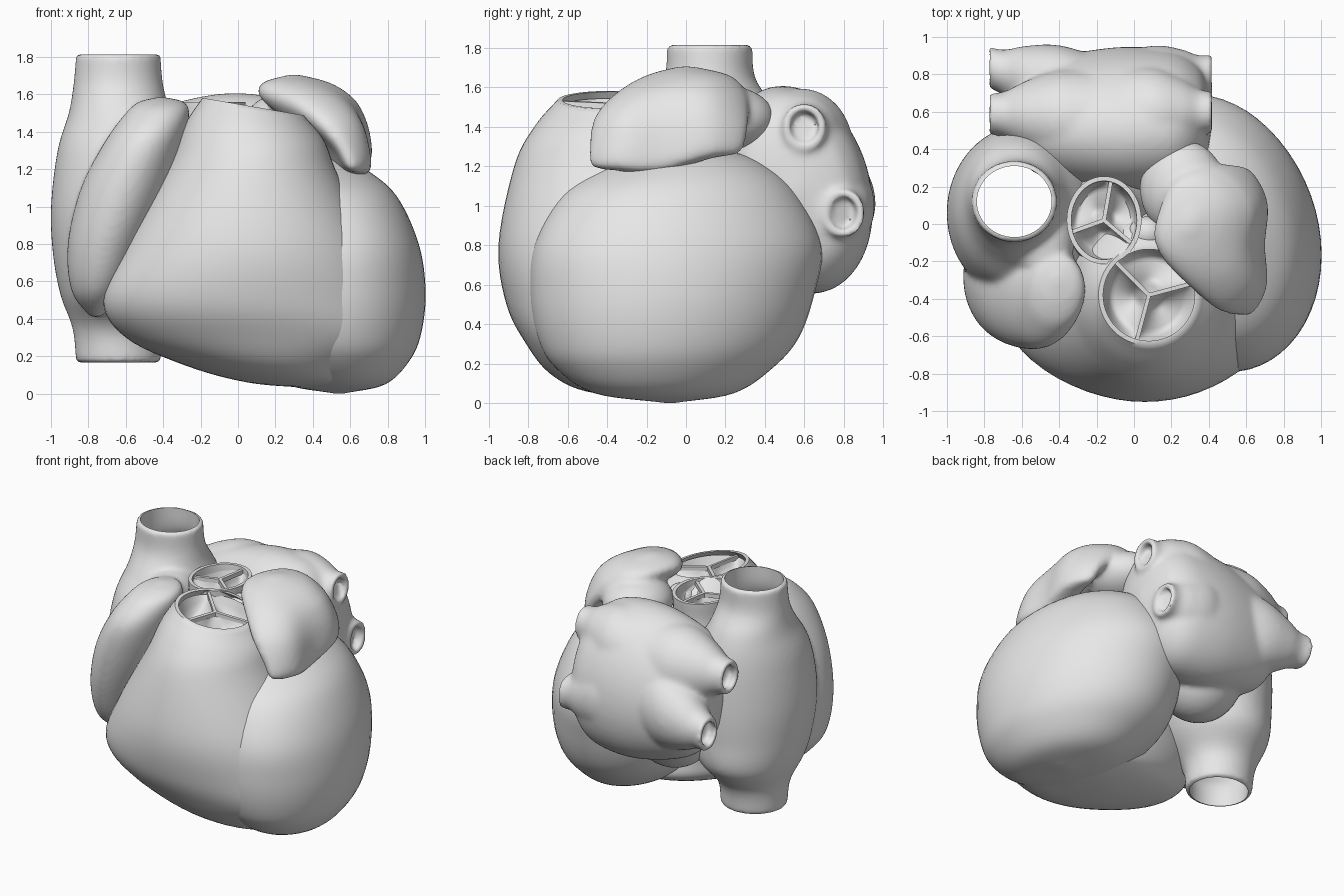
import bpy, bmesh, math
from mathutils import Vector

if "Cube" in bpy.data.objects:
    bpy.data.objects.remove(bpy.data.objects["Cube"])

GREY = bpy.data.materials.new("plain_grey")
GREY.use_nodes = True
GREY.diffuse_color = (0.8, 0.8, 0.8, 1)
GREY.node_tree.nodes["Principled BSDF"].inputs["Base Color"].default_value = (0.8, 0.8, 0.8, 1)


def choose(objs):
    bpy.ops.object.select_all(action='DESELECT')
    for o in objs:
        o.select_set(True)
    bpy.context.view_layer.objects.active = objs[0]


def finish(name, bm, warp=None):
    if warp:
        for v in bm.verts:
            v.co = warp(v.co)
    bmesh.ops.recalc_face_normals(bm, faces=bm.faces)
    mesh = bpy.data.meshes.new(name)
    bm.to_mesh(mesh)
    bm.free()
    mesh.materials.append(GREY)
    obj = bpy.data.objects.new(name, mesh)
    bpy.context.collection.objects.link(obj)
    choose([obj])
    bpy.ops.object.shade_smooth_by_angle(angle=math.radians(50))
    return obj


def fuse(name, objs, rounds=10, cutter=None):
    """Melt closed parts into one soft skin, then hollow it if asked."""
    choose(objs)
    bpy.ops.object.join()
    obj = objs[0]
    obj.name = name
    remesh = obj.modifiers.new("skin", 'REMESH')
    remesh.mode, remesh.voxel_size = 'VOXEL', 0.016
    smooth = obj.modifiers.new("soften", 'SMOOTH')
    smooth.factor, smooth.iterations = 0.5, rounds
    if cutter:
        cut = obj.modifiers.new("hollow", 'BOOLEAN')
        cut.operation, cut.object = 'DIFFERENCE', cutter
        cutter.hide_render = True
    for m in list(obj.modifiers):
        bpy.ops.object.modifier_apply(modifier=m.name)
    bpy.ops.object.shade_smooth_by_angle(angle=math.radians(50))
    if cutter:
        bpy.data.objects.remove(cutter)


def spline(rings, steps):
    """Smooth curve through ring parameters."""
    p = [Vector(r) for r in rings]
    p = [2 * p[0] - p[1]] + p + [2 * p[-1] - p[-2]]
    out = []
    for a, b, c, d in zip(p, p[1:], p[2:], p[3:]):
        for i in range(steps):
            t = i / steps
            out.append(0.5 * (2 * b + (c - a) * t + (2 * a - 5 * b + 4 * c - d) * t * t
                              + (3 * b - a - 3 * c + d) * t ** 3))
    return out + [p[-2]]


def loft(name, rings, axis='z', turn=0, top=True, lip=0, warp=None, n=56):
    """Skin ellipses (station, centre 1, centre 2, radius 1, radius 2) along an axis."""
    rows = spline(rings, 6)
    if lip:  # inner wall at the last ring
        for s, a, b, r, q in [rows[-1], rows[-4], rows[-7]]:
            rows.append(Vector((s, a, b, r - lip, q - lip)))
    bm = bmesh.new()
    grid = []
    c, s = math.cos(turn), math.sin(turn)
    for st, c1, c2, r1, r2 in rows:
        row = []
        for i in range(n):
            t = math.tau * i / n
            u, v = max(r1, .004) * math.cos(t), max(r2, .004) * math.sin(t)
            u, v = c1 + u * c - v * s, c2 + u * s + v * c
            row.append(bm.verts.new((u, v, st) if axis == 'z' else (st, u, v)))
        grid.append(row)
    for a, b in zip(grid, grid[1:]):
        for i in range(n):
            j = (i + 1) % n
            bm.faces.new((a[i], a[j], b[j], b[i]))
    bm.faces.new(grid[0])
    if top:
        bm.faces.new(grid[-1])
    return finish(name, bm, warp)


def blob(name, centre, radii):
    bm = bmesh.new()
    bmesh.ops.create_uvsphere(bm, u_segments=40, v_segments=24, radius=1)
    return finish(name, bm, lambda p: Vector(centre) + Vector(a * b for a, b in zip(p, radii)))


def valve(name, centre, radii, phase, warp=None):
    """Three dished leaflets meeting at raised seams."""
    bm = bmesh.new()
    n, m = 72, 14
    hub = bm.verts.new(centre)
    prev = None
    for k in range(1, m + 1):
        r = k / m
        row = []
        for i in range(n):
            t = math.tau * i / n
            seam = abs(math.sin(1.5 * (t - phase))) ** 0.6
            dip = 0.13 * min(1, 1.6 * math.sin(math.pi * r ** 1.3)) * seam
            row.append(bm.verts.new((centre[0] + radii[0] * r * math.cos(t),
                                     centre[1] + radii[1] * r * math.sin(t), centre[2] - dip)))
        for i in range(n):
            j = (i + 1) % n
            bm.faces.new((prev[i], row[i], row[j], prev[j]) if prev else (hub, row[i], row[j]))
        prev = row
    finish(name, bm, warp)
    # Thin seam ridges between the leaflets
    for k in range(3):
        t = phase + k * math.tau / 3
        bm = bmesh.new()
        bmesh.ops.create_cube(bm, size=1)
        length = 1 / math.hypot(math.cos(t) / radii[0], math.sin(t) / radii[1])

        def place(p):
            u, w = (p.x + .5) * length, p.y * .022
            q = Vector((centre[0] + u * math.cos(t) - w * math.sin(t),
                        centre[1] + u * math.sin(t) + w * math.cos(t), centre[2] + p.z * .03))
            return warp(q) if warp else q
        finish(f"{name}_seam_{k + 1}", bm, place)


def tilt(p):
    s = min(1, max(0, (p.z - 1.3) / .25))
    return Vector((p.x, p.y, p.z - .18 * (p.x - .05) * s))


# Ventricles
loft("left_ventricle", [
    (0, .54, -.08, .02, .02), (.05, .52, -.11, .26, .36), (.18, .48, -.11, .43, .56),
    (.33, .45, -.09, .52, .67), (.55, .43, -.07, .56, .73), (.8, .42, -.04, .53, .74),
    (1.05, .39, -.03, .45, .61), (1.19, .35, 0, .34, .43), (1.27, .32, 0, .2, .25),
    (1.29, .3, 0, .02, .02)], turn=math.radians(15))
loft("right_ventricle", [
    (.03, .4, -.2, .02, .02), (.06, .35, -.25, .3, .26), (.15, .22, -.28, .5, .41),
    (.3, .14, -.35, .74, .46), (.5, .05, -.4, .77, .51), (.8, .06, -.43, .65, .52),
    (1.2, .07, -.4, .45, .47), (1.4, .08, -.37, .37, .4), (1.54, .08, -.38, .27, .27)],
    top=False, lip=.025, warp=tilt)

# Outflow valves and the tissue around them
valve("pulmonary_valve", (.08, -.38, 1.51), (.25, .25), math.radians(15), tilt)
loft("aortic_root", [
    (.9, -.12, .05, .3, .3), (1.2, -.14, .04, .25, .27), (1.4, -.16, .02, .2, .23),
    (1.56, -.16, .02, .2, .235)], top=False, lip=.025)
valve("aortic_valve", (-.16, .02, 1.53), (.18, .21), math.radians(80))
blob("valve_bridge", (.07, -.05, 1.43), (.1, .09, .09))

# Right atrium with the two great veins and its ear, hollowed from end to end
VEIN = [(.165, -.64, .12, .225, .215), (.35, -.64, .12, .245, .25), (.53, -.61, .1, .34, .41),
        (.75, -.58, .07, .41, .46), (1, -.58, .06, .42, .47), (1.3, -.6, .08, .365, .42),
        (1.5, -.63, .12, .275, .32), (1.65, -.64, .12, .24, .23), (1.815, -.64, .12, .225, .215)]
hollow = [(z, x, y, r - .025, q - .025) for z, x, y, r, q in VEIN]
hollow = [(.05, *hollow[0][1:])] + hollow + [(1.95, *hollow[-1][1:])]
fuse("right_atrium", [
    loft("great_veins", VEIN),
    loft("right_auricle", [
        (.41, -.76, -.25, .03, .06), (.55, -.75, -.27, .14, .22), (.8, -.7, -.29, .21, .31),
        (1.1, -.6, -.33, .24, .33), (1.35, -.5, -.36, .21, .3), (1.5, -.43, -.35, .17, .21),
        (1.56, -.41, -.31, .12, .14), (1.585, -.41, -.3, .02, .03)]),
    blob("auricle_shoulder", (-.48, -.1, 1.42), (.16, .24, .15))],
    cutter=loft("vein_cutter", hollow))

# Left atrium skinned from right to left, with four flared lung veins
atrium = [
    loft("atrium_body", [
        (x, .56, 1.08, .37 * k, .53 * k) for x, k in
        ((-.67, .05), (-.62, .5), (-.48, .81), (-.12, 1), (.18, .97), (.33, .78), (.39, .5), (.42, .03))],
        axis='x', turn=math.radians(15)),
    blob("atrium_floor", (-.2, .42, .8), (.32, .3, .36))]
for name, start, end in (
        ("upper_left_vein", (-.05, .57, 1.26), (.42, .6, 1.4)),
        ("lower_left_vein", (-.05, .64, 1.02), (.42, .8, .96)),
        ("upper_right_vein", (-.2, .55, 1.25), (-.78, .59, 1.3)),
        ("lower_right_vein", (-.2, .62, 1.05), (-.78, .84, .97))):
    a, b = Vector(start), Vector(end)
    atrium.append(loft(name, [(*a.lerp(b, t), r, r * 1.1) for t, r in
                              ((0, .28), (.35, .26), (.65, .19), (.85, .125), (1, .11))],
                       axis='x', lip=.04, n=32))
fuse("left_atrium", atrium, 14)

# Left auricle, a wavy flap over the left ventricle
def ripple(p):
    s = min(1, max(0, (1.6 - p.z) / .3))
    return p + Vector((.015 * math.sin(14 * p.y), 0, s * (.02 * math.sin(11 * p.y) + .12 * p.y + .04)))


fuse("left_auricle", [
    loft("auricle_flap", [
        (1.16, .62, -.1, .03, .2), (1.19, .62, -.1, .09, .37), (1.3, .58, -.09, .13, .4),
        (1.45, .48, -.07, .2, .39), (1.58, .37, -.02, .24, .32), (1.66, .31, .01, .18, .21),
        (1.705, .3, 0, .03, .04)], warp=ripple),
    blob("auricle_root", (.26, .19, 1.44), (.23, .26, .17))], 12)
